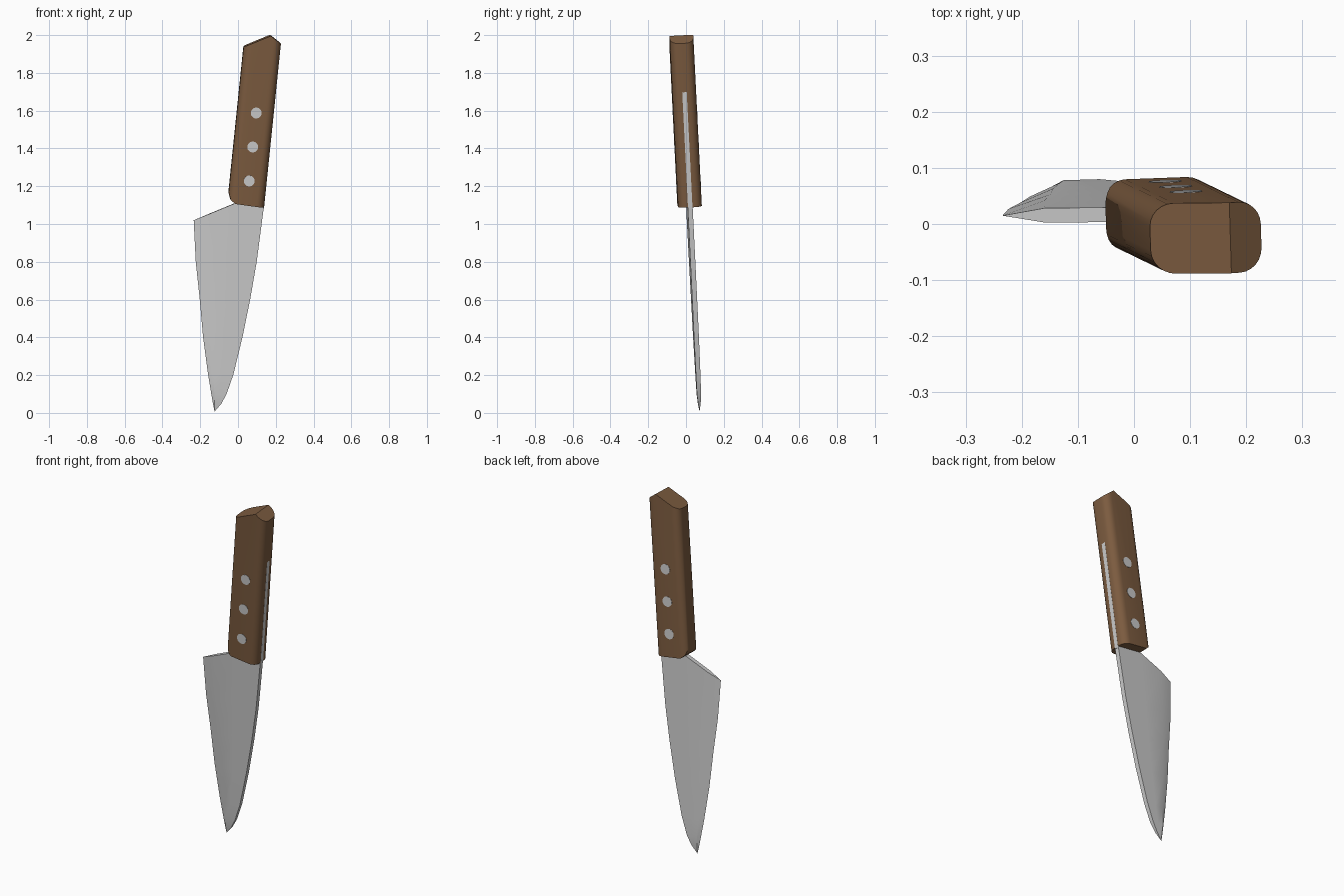
import bpy, bmesh, math
from mathutils import Matrix, Vector

if "Cube" in bpy.data.objects:
    bpy.data.objects.remove(bpy.data.objects["Cube"])

# Tilted knife frame: u = blade width, v = thickness, w = along the handle
W = Vector((0.103, -0.05, 1)).normalized()
U = Vector((1, 0.03, 0))
U = (U - W * U.dot(W)).normalized()
V = W.cross(U)
FRAME = Matrix.Translation((0.045, 0.019, 1.1)) @ Matrix((U, V, W)).transposed().to_4x4()


def finish(name, bm, color=None):
    bmesh.ops.recalc_face_normals(bm, faces=bm.faces)
    bm.transform(FRAME)
    mesh = bpy.data.meshes.new(name)
    bm.to_mesh(mesh)
    bm.free()
    obj = bpy.data.objects.new(name, mesh)
    bpy.context.collection.objects.link(obj)
    if color:
        mat = bpy.data.materials.new(name + "_wood")
        mat.diffuse_color = color
        mat.use_nodes = True
        mat.node_tree.nodes["Principled BSDF"].inputs["Base Color"].default_value = mat.diffuse_color
        mesh.materials.append(mat)
    bpy.ops.object.select_all(action='DESELECT')
    obj.select_set(True)
    bpy.context.view_layer.objects.active = obj
    bpy.ops.object.shade_smooth_by_angle(angle=math.radians(25))
    return obj


def prism(points, offset):
    bm = bmesh.new()
    face = bm.faces.new([bm.verts.new(p) for p in points])
    ext = bmesh.ops.extrude_face_region(bm, geom=[face])
    verts = [g for g in ext["geom"] if isinstance(g, bmesh.types.BMVert)]
    bmesh.ops.translate(bm, verts=verts, vec=offset)
    return bm


# Handle: rounded bar trimmed by planes through pairs of (u, w) points
u0, u1, half, r = -0.102, 0.093, 0.063, 0.042
section = []
corners = [(u1 - r, half - r), (u0 + r, half - r), (u0 + r, r - half), (u1 - r, r - half)]
for i, (cu, cv) in enumerate(corners):
    for k in range(7):
        a = math.radians(90 * i + 15 * k)
        section.append((cu + r * math.cos(a), cv + r * math.sin(a), -0.1))
bm = prism(section, (0, 0, 1.2))
cuts = [((0.093, 0.871), (0.034, 0.908)), ((0.034, 0.908), (-0.102, 0.835)),
        ((-0.102, 0.06), (-0.088, 0.022)), ((-0.088, 0.022), (-0.064, 0.004)),
        ((-0.064, 0.003), (0.093, -0.003))]
for (au, aw), (bu, bw) in cuts:
    out = bmesh.ops.bisect_plane(bm, geom=bm.verts[:] + bm.edges[:] + bm.faces[:],
                                 plane_co=(au, 0, aw), plane_no=(bw - aw, 0, au - bu),
                                 clear_outer=True)
    rim = [g for g in out["geom_cut"] if isinstance(g, bmesh.types.BMEdge)]
    bmesh.ops.holes_fill(bm, edges=rim, sides=0)
finish("handle", bm, (0.2, 0.105, 0.05, 1))

# Blade: rows of (edge u, edge w, spine u, spine w, half thickness)
rows = [(-0.270, -0.108, 0.092, 0.003, 0.013), (-0.237, -0.324, 0.084, -0.293, 0.013),
        (-0.195, -0.523, 0.070, -0.495, 0.013), (-0.157, -0.720, 0.050, -0.698, 0.013),
        (-0.110, -0.916, 0.022, -0.902, 0.012), (-0.083, -1.015, -0.003, -1.007, 0.011),
        (-0.069, -1.065, -0.025, -1.060, 0.007)]
bm = bmesh.new()
rings = []
for n, (eu, ew, su, sw, t) in enumerate(rows):
    def at(f, v):
        w = ew + (sw - ew) * (min(1, f / 0.57) if n == 0 else f)
        return bm.verts.new((eu + (su - eu) * f, v, w))
    rings.append([at(0, 0), at(0.2, t), at(0.57, t), at(1, t),
                  at(1, -t), at(0.57, -t), at(0.2, -t)])
for a, b in zip(rings, rings[1:]):
    for i in range(7):
        j = (i + 1) % 7
        bm.faces.new((a[i], a[j], b[j], b[i]))
tip = bm.verts.new((-0.056, 0, -1.106))
for i in range(7):
    bm.faces.new((rings[-1][i], rings[-1][(i + 1) % 7], tip))
top = rings[0]
for ids in ((0, 1, 6), (1, 2, 5, 6), (2, 3, 4, 5)):
    bm.faces.new([top[i] for i in ids])
finish("blade", bm)

# Tang: strip showing along the spine side of the handle
tang = [(-0.04, -0.012, -0.01), (0.0935, -0.012, -0.01), (0.0935, -0.012, 0.61),
        (0.085, -0.012, 0.625), (-0.04, -0.012, 0.625)]
finish("tang", prism(tang, (0, 0.024, 0)))

# Rivets through the handle
for i in range(3):
    bm = bmesh.new()
    bmesh.ops.create_cone(bm, cap_ends=True, segments=24, radius1=0.029, radius2=0.029, depth=0.129,
                          matrix=Matrix.Translation((-0.001, 0, 0.132 + 0.181 * i))
                          @ Matrix.Rotation(math.pi / 2, 4, 'X'))
    finish("rivet_%d" % (i + 1), bm)
